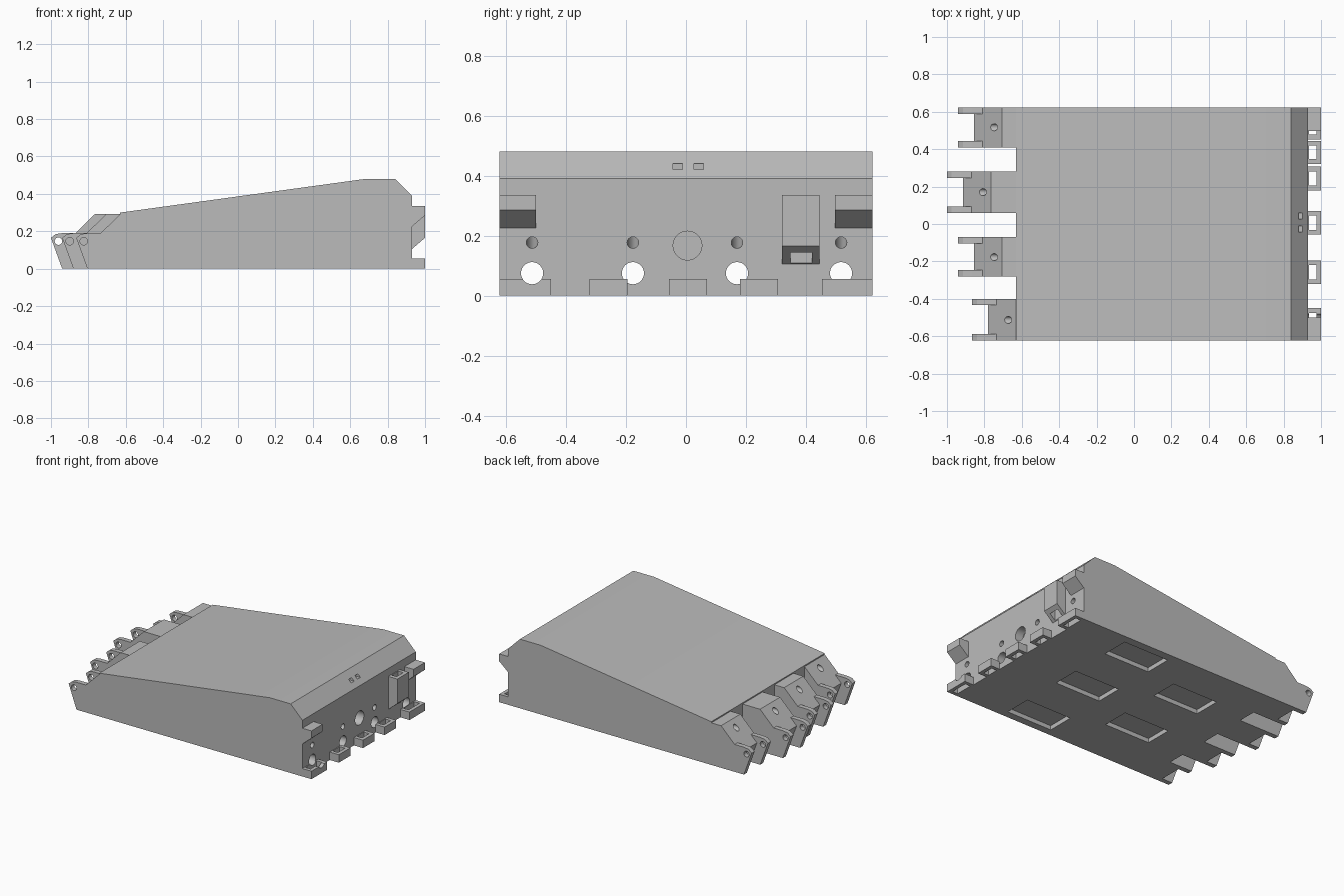
import bpy
import bmesh
from mathutils import Vector

cube = bpy.data.objects.get("Cube")
if cube:
    bpy.data.objects.remove(cube, do_unlink=True)

grey = bpy.data.materials.new("plain_grey")
grey.use_nodes = True
GREY = (0.5, 0.5, 0.5, 1)
grey.diffuse_color = GREY
grey.node_tree.nodes["Principled BSDF"].inputs["Base Color"].default_value = GREY

HALF = 0.622     # half width of the body
BACK = 0.93      # rear wall
NOSE = -0.63     # front end of the body, where the lugs begin


def finish(name, bm):
    bmesh.ops.recalc_face_normals(bm, faces=bm.faces)
    mesh = bpy.data.meshes.new(name)
    bm.to_mesh(mesh)
    bm.free()
    obj = bpy.data.objects.new(name, mesh)
    bpy.context.collection.objects.link(obj)
    mesh.materials.append(grey)
    return obj


def extrude(name, profile, y0, y1):
    """Extrude an (x, z) profile from y0 to y1."""
    bm = bmesh.new()
    face = bm.faces.new([bm.verts.new((x, y0, z)) for x, z in profile])
    new = bmesh.ops.extrude_face_region(bm, geom=[face])["geom"]
    verts = [v for v in new if isinstance(v, bmesh.types.BMVert)]
    bmesh.ops.translate(bm, verts=verts, vec=(0, y1 - y0, 0))
    return finish(name, bm)


def box(name, x0, x1, y0, y1, z0, z1):
    return extrude(name, [(x0, z0), (x1, z0), (x1, z1), (x0, z1)], y0, y1)


def rod(name, start, end, radius):
    a, b = Vector(start), Vector(end)
    bm = bmesh.new()
    bmesh.ops.create_cone(bm, cap_ends=True, segments=32, radius1=radius,
                          radius2=radius, depth=(b - a).length)
    obj = finish(name, bm)
    turn = (b - a).to_track_quat("Z", "Y").to_matrix().to_4x4()
    turn.translation = (a + b) / 2
    obj.data.transform(turn)
    return obj


def combine(obj, others, operation="DIFFERENCE"):
    """Apply booleans and remove the helpers."""
    bpy.context.view_layer.objects.active = obj
    for other in others:
        other.hide_render = True
        mod = obj.modifiers.new("boolean", "BOOLEAN")
        mod.operation = operation
        mod.solver = "EXACT"
        mod.object = other
        bpy.ops.object.modifier_apply(modifier=mod.name)
        bpy.data.objects.remove(other, do_unlink=True)


def shade(obj):
    bpy.ops.object.select_all(action="DESELECT")
    obj.select_set(True)
    bpy.context.view_layer.objects.active = obj
    bpy.ops.object.shade_smooth_by_angle(angle=0.5)


# Lugs: y start, y end, shift along x, y of the bores
lugs = [(0.41, HALF, 0.06, 0.517), (0.06, 0.28, 0, 0.17),
        (-0.28, -0.07, 0.06, -0.177), (-HALF, -0.4, 0.135, -0.513)]


def bores(y, shift):
    """Straight tunnel and thin sloping channel through body and lug."""
    low = rod("tunnel", (-1.2, y, 0.075), (1.2, y, 0.075), 0.037)
    tip = Vector((-0.81 + shift, y, 0.25))
    tail = Vector((BACK, y, 0.177))
    step = (tail - tip).normalized() * 0.05
    thin = rod("channel", tip - step, tail + step, 0.019)
    return [low, thin]


# Wedge body
body = extrude("wedge_body", [(NOSE, 0), (NOSE, 0.3), (0.68, 0.48), (0.84, 0.48),
                              (BACK, 0.39), (BACK, 0)], -HALF, HALF)

# Underside pockets
for x, ys in ((0.2, (0.375, -0.1, -0.57)), (-0.37, (0.17, -0.3))):
    for y in ys:
        combine(body, [box("pocket", x, x + 0.35, y, y + 0.19, -0.1, 0.03)])

# Rear socket and the two small slots in the rear chamfer
cuts = [rod("socket", (0.87, 0.005, 0.167), (1.1, 0.005, 0.167), 0.048)]
for y in (-0.027, 0.042):
    cuts.append(box("slot", 0.86, 1.0, y - 0.016, y + 0.016, 0.42, 0.44))
for y0, y1, shift, y in lugs:
    cuts += bores(y, shift)
combine(body, cuts)
shade(body)

# Hinge lugs: sloped block between two pierced ears
for i, (y0, y1, shift, y) in enumerate(lugs):
    def moved(points):
        return [(px + shift, pz) for px, pz in points] + [(NOSE, 0)]

    block = extrude("lug_block_%d" % (i + 1), moved(
        [(-0.86, 0), (-0.915, 0.145), (-0.765, 0.292)]) [:-1]
        + [(NOSE, 0.292), (NOSE, 0)], y0, y1)
    combine(block, bores(y, shift))
    shade(block)
    for e, (a, b) in enumerate(((y0, y0 + 0.033), (y1 - 0.033, y1))):
        ear = extrude("lug_ear_%d_%d" % (i + 1, e + 1), moved(
            [(-0.94, 0), (-1, 0.165), (-0.975, 0.185), (-0.94, 0.19),
             (-0.87, 0.19), (-0.82, 0.19), (-0.82, 0)])[:-1], a, b)
        pin = (-0.96 + shift, 0.147)
        combine(ear, [rod("pin_hole", (pin[0], a - 0.1, pin[1]),
                          (pin[0], b + 0.1, pin[1]), 0.02)])
        shade(ear)

# Rear feet with vertical windows
feet = [(-HALF, -0.45), (-0.322, -0.195), (-0.057, 0.07), (0.18, 0.307), (0.453, HALF)]
for i, (y0, y1) in enumerate(feet):
    foot = box("rear_foot_%d" % (i + 1), BACK, 1, y0, y1, 0, 0.055)
    cuts = [box("window", BACK + 0.005, 0.975, y0 + 0.025, y1 - 0.025, -0.1, 0.2)]
    for lug in lugs:
        if y0 < lug[3] < y1 and lug[3] < 0:
            cuts.append(rod("tunnel", (0.9, lug[3], 0.075), (1.1, lug[3], 0.075), 0.037))
    combine(foot, cuts)
    shade(foot)


# Rear brackets with slanted undersides
def bracket(name, y0, y1, low):
    return extrude(name, [(BACK, 0.335), (1, 0.335), (1, low + 0.06), (BACK, low)], y0, y1)


bracket("corner_bracket_right", -HALF, -0.5, 0.225)
bracket("corner_bracket_left", 0.497, HALF, 0.225)
guide = bracket("guide_bracket", 0.32, 0.445, 0.105)
combine(guide, [box("shaft", BACK + 0.005, 0.975, 0.348, 0.42, 0, 0.5)])
